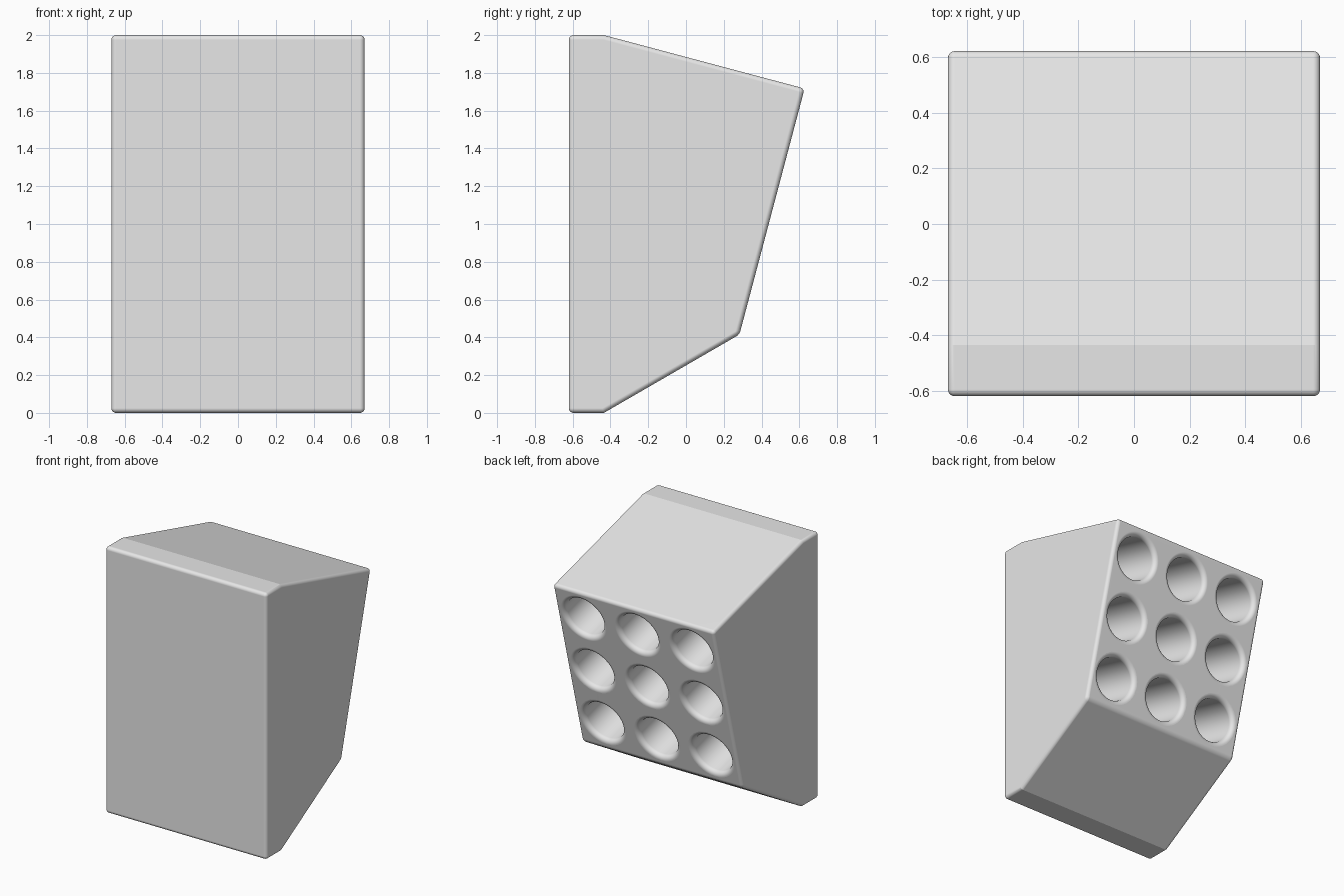
import bpy, bmesh, math
from mathutils import Matrix, Vector

cube = bpy.data.objects.get("Cube")
if cube:
    bpy.data.objects.remove(cube, do_unlink=True)

HALF_WIDTH = 0.67
# Side outline as (y, z), the last edge pair bounds the tilted rear face
LOW, HIGH = (0.283, 0.415), (0.628, 1.717)
OUTLINE = [(-0.62, 0), (-0.435, 0), LOW, HIGH, (-0.435, 2), (-0.62, 2)]
PITCH, RADIUS, LIP, DEPTH, SIDES = 0.45, 0.19, 0.035, 0.6, 64


def make_object(name, bm):
    bmesh.ops.recalc_face_normals(bm, faces=bm.faces[:])
    mesh = bpy.data.meshes.new(name)
    bm.to_mesh(mesh)
    bm.free()
    obj = bpy.data.objects.new(name, mesh)
    bpy.context.collection.objects.link(obj)
    return obj


def lathe(bm, profile, matrix):
    """Closed solid of revolution around local z from (radius, z) points."""
    rings = []
    for r, z in profile:
        rings.append([bm.verts.new(matrix @ Vector((r * math.cos(a), r * math.sin(a), z)))
                      for a in (math.tau * i / SIDES for i in range(SIDES))])
    for low, high in zip(rings, rings[1:]):
        for i in range(SIDES):
            j = (i + 1) % SIDES
            bm.faces.new((low[i], low[j], high[j], high[i]))
    bm.faces.new(rings[0][::-1])
    bm.faces.new(rings[-1])


# Colour
grey = bpy.data.materials.new("plain_grey")
grey.use_nodes = True
grey.diffuse_color = (0.8, 0.8, 0.8, 1)
grey.node_tree.nodes["Principled BSDF"].inputs["Base Color"].default_value = (0.8, 0.8, 0.8, 1)

# Wedge-shaped block, extruded across its width
bm = bmesh.new()
side = bm.faces.new([bm.verts.new((-HALF_WIDTH, y, z)) for y, z in OUTLINE])
extruded = bmesh.ops.extrude_face_region(bm, geom=[side])["geom"]
bmesh.ops.translate(bm, vec=(2 * HALF_WIDTH, 0, 0),
                    verts=[v for v in extruded if isinstance(v, bmesh.types.BMVert)])
block = make_object("holder_block", bm)
block.data.materials.append(grey)

# Grid of round pockets with rounded lips, square to the rear face
low, high = Vector((0, *LOW)), Vector((0, *HIGH))
up = (high - low).normalized()
across = Vector((1, 0, 0))
outward = up.cross(across)
if outward.y < 0:
    outward.negate()
    across.negate()
frame = Matrix((across, up, outward)).transposed().to_4x4()
frame.translation = (low + high) / 2

inner = RADIUS - LIP
profile = [(inner, -DEPTH)]
for i in range(9):
    a = math.pi / 2 * i / 8
    profile.append((RADIUS - LIP * math.cos(a), -LIP + LIP * math.sin(a)))
# Flare to the face along the quarter round, then continue outside it
profile = [(inner, -DEPTH)] + [
    (inner + LIP * (1 - math.cos(t)), -LIP + LIP * math.sin(t))
    for t in (math.pi / 2 * i / 8 for i in range(9))
] + [(RADIUS, 0.05)]

bm = bmesh.new()
for col in (-1, 0, 1):
    for row in (-1, 0, 1):
        lathe(bm, profile, frame @ Matrix.Translation((col * PITCH, row * PITCH, 0)))
cutter = make_object("pocket_cutter", bm)
cutter.hide_render = True
cutter.data.materials.append(grey)

# Round the outer edges, then cut the pockets
bevel = block.modifiers.new("rounded_edges", "BEVEL")
bevel.width = 0.025
bevel.segments = 8
bevel.limit_method = "ANGLE"
bevel.angle_limit = math.radians(40)
cut = block.modifiers.new("pockets", "BOOLEAN")
cut.operation = "DIFFERENCE"
cut.solver = "EXACT"
cut.object = cutter

bpy.ops.object.select_all(action="DESELECT")
block.select_set(True)
bpy.context.view_layer.objects.active = block
for name in ("rounded_edges", "pockets"):
    bpy.ops.object.modifier_apply(modifier=name)
bpy.data.objects.remove(cutter, do_unlink=True)

# Smooth rounds, crisp creases, flat panels
bpy.ops.object.shade_smooth_by_angle(angle=math.radians(13.5))
weighted = block.modifiers.new("flat_panels", "WEIGHTED_NORMAL")
weighted.keep_sharp = True
